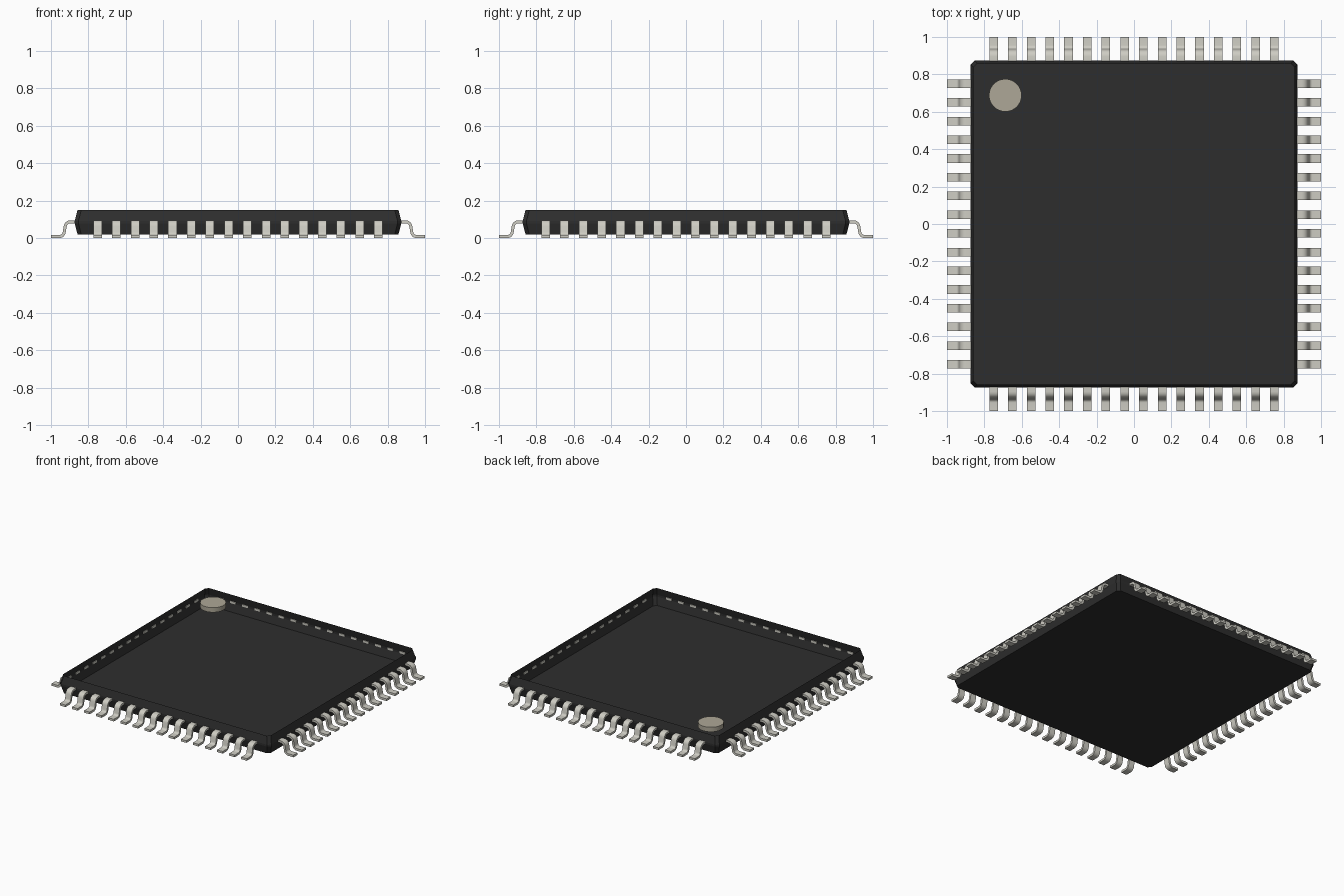
import bpy, bmesh, math
from mathutils import Vector, Matrix

cube = bpy.data.objects.get("Cube")
if cube:
    bpy.data.objects.remove(cube, do_unlink=True)


def material(name, rgb):
    m = bpy.data.materials.new(name)
    m.use_nodes = True
    m.diffuse_color = (*rgb, 1)
    bsdf = m.node_tree.nodes["Principled BSDF"]
    bsdf.inputs["Base Color"].default_value = (*rgb, 1)
    bsdf.inputs["Roughness"].default_value = 0.6
    return m


BLACK = material("black plastic", (0.027, 0.027, 0.027))
METAL = material("light grey metal", (0.62, 0.61, 0.55))
BEIGE = material("beige marking", (0.42, 0.39, 0.31))


def finish(name, bm, mat):
    me = bpy.data.meshes.new(name)
    bm.to_mesh(me)
    bm.free()
    me.materials.append(mat)
    ob = bpy.data.objects.new(name, me)
    bpy.context.collection.objects.link(ob)
    return ob


def smooth(ob):
    bpy.ops.object.select_all(action="DESELECT")
    ob.select_set(True)
    bpy.context.view_layer.objects.active = ob
    bpy.ops.object.shade_smooth_by_angle(angle=math.radians(35))


# Package body: an open-topped shell, widest at mid height, chamfered corners
def octagon(half, cut):
    e = half - cut
    quarter = [Vector((half, -e, 0)), Vector((half, e, 0))]
    return [Matrix.Rotation(k * math.pi / 2, 3, "Z") @ p
            for k in range(4) for p in quarter]


bm = bmesh.new()
rings = []
for half, z in ((0.858, 0.02), (0.873, 0.078), (0.873, 0.092), (0.858, 0.15)):
    rings.append([bm.verts.new((p.x, p.y, z)) for p in octagon(half, 0.02)])
bm.faces.new(reversed(rings[0]))
for low, high in zip(rings, rings[1:]):
    for i in range(8):
        j = (i + 1) % 8
        bm.faces.new((low[i], low[j], high[j], high[i]))
finish("package_body", bm, BLACK)

# Round marker disc at the back right corner, level with the rim
bm = bmesh.new()
bmesh.ops.create_cone(bm, cap_ends=True, segments=48, radius1=0.087,
                      radius2=0.087, depth=0.035,
                      matrix=Matrix.Translation((-0.688, 0.688, 0.132)))
smooth(finish("corner_marker", bm, BEIGE))


# Gull-wing lead: a bent strip, centre line in (distance outwards, height)
def arc(cx, cz, r, start, end, n=6):
    return [Vector((cx + r * math.cos(math.radians(start + (end - start) * i / n)),
                    cz + r * math.sin(math.radians(start + (end - start) * i / n))))
            for i in range(n + 1)]


THICK, WIDTH, PITCH, COUNT = 0.016, 0.046, 0.1, 16
path = ([Vector((0.868, 0.087))]
        + arc(0.896, 0.059, 0.028, 90, 5)
        + arc(0.955, 0.034, 0.026, 185, 270)
        + [Vector((1.0, 0.008))])


def strip_outline(points):
    upper, lower = [], []
    for i, p in enumerate(points):
        d = (points[min(i + 1, len(points) - 1)] - points[max(i - 1, 0)]).normalized()
        if i in (0, len(points) - 1):
            d = Vector((1, 0))
        n = Vector((-d.y, d.x)) * THICK / 2
        upper.append(p + n)
        lower.append(p - n)
    return upper, lower


upper, lower = strip_outline(path)


def add_lead(bm, offset, turn):
    sections = []
    for u, l in zip(upper, lower):
        corners = [(u, -1), (u, 1), (l, 1), (l, -1)]
        sections.append([bm.verts.new(turn @ Vector((p.x, offset + s * WIDTH / 2, p.y)))
                         for p, s in corners])
    for a, b in zip(sections, sections[1:]):
        for i in range(4):
            j = (i + 1) % 4
            bm.faces.new((a[i], b[i], b[j], a[j]))
    bm.faces.new(sections[0])
    bm.faces.new(reversed(sections[-1]))


# One row of leads along each side
for k, side in enumerate(("left", "back", "right", "front")):
    turn = Matrix.Rotation(k * math.pi / 2, 3, "Z")
    bm = bmesh.new()
    for i in range(COUNT):
        add_lead(bm, (i - (COUNT - 1) / 2) * PITCH, turn)
    bmesh.ops.recalc_face_normals(bm, faces=bm.faces)
    smooth(finish(side + "_leads", bm, METAL))
